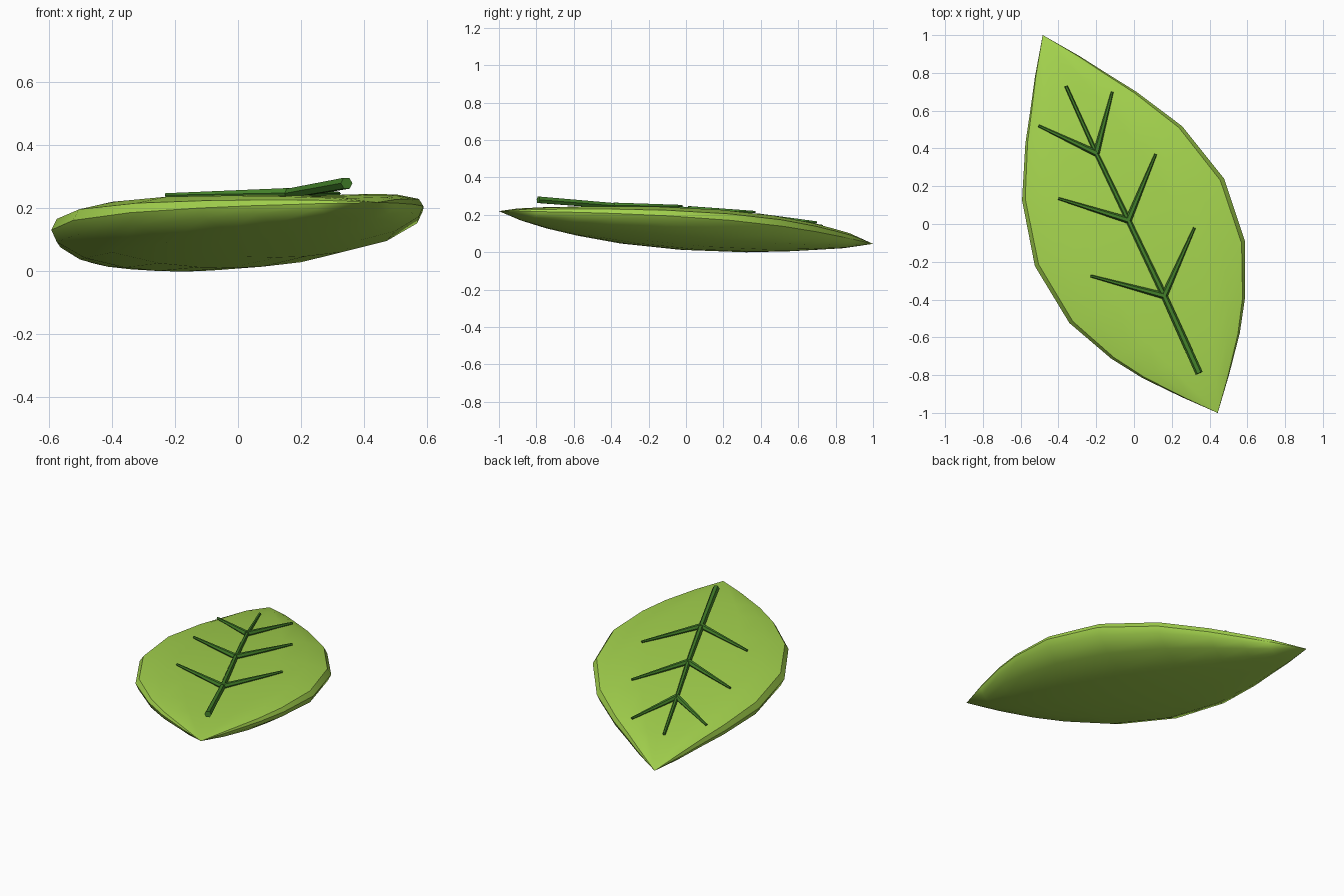
import bpy, bmesh
from mathutils import Vector

if "Cube" in bpy.data.objects:
    bpy.data.objects.remove(bpy.data.objects["Cube"], do_unlink=True)


def make_material(name, rgb):
    mat = bpy.data.materials.new(name)
    mat.use_nodes = True
    mat.diffuse_color = (*rgb, 1)
    mat.node_tree.nodes["Principled BSDF"].inputs["Base Color"].default_value = (*rgb, 1)
    return mat


leaf_green = make_material("leaf green", (0.37, 0.65, 0.075))
vein_green = make_material("dark vein green", (0.055, 0.21, 0.022))

# Leaf frame: u runs along the midrib, v across it
ALONG = Vector((-0.42, 0.907))
ACROSS = Vector((0.907, 0.42))
CENTRE = Vector((-0.02, 0))
OUTLINE = [(-1.103, 0), (-0.944, 0.14), (-0.768, 0.284), (-0.605, 0.391),
           (-0.34, 0.513), (0.01, 0.552), (0.355, 0.467), (0.62, 0.325),
           (0.78, 0.22), (0.92, 0.13), (1.103, 0)]
WIDEST = 0.552


def half_width(u):
    for (a, wa), (b, wb) in zip(OUTLINE, OUTLINE[1:]):
        if a <= u <= b:
            return wa + (wb - wa) * (u - a) / (b - a)
    return 0


def leaf_point(u, v, side):
    """Point on the rim (side 0), upper skin (1) or lower skin (-1)."""
    x, y = CENTRE + ALONG * u + ACROSS * v
    z = 0.1325 + 0.04 * x - 0.069 * y + 0.035 * (1 - (u / 1.103) ** 2)
    w = half_width(u)
    if w > 0 and side:
        round_off = max(0, 1 - (v / w) ** 2)
        if side > 0:
            # The upper skin dips gently towards the midrib
            dome = round_off ** 0.33 * (1 - 0.32 * round_off ** 2)
            z += 0.081 * (1 + 0.3 * u) * (w / WIDEST) ** 0.6 * dome
        else:
            z -= 0.155 * (w / WIDEST) ** 0.8 * round_off ** 0.5
    return Vector((x, y, z))


# Leaf blade: two domed skins sharing a crisp rim, with a bevelled upper border
bm = bmesh.new()
half = [0.2, 0.45, 0.75, 0.96]
steps = [-s for s in reversed(half)] + [0] + half
tips = [bm.verts.new(leaf_point(u, 0, 0)) for u, w in (OUTLINE[0], OUTLINE[-1])]
rims = [[bm.verts.new(leaf_point(u, k * w, 0)) for k in (-1, 1)] for u, w in OUTLINE[1:-1]]
skins = []
for side in (1, -1):
    rows = []
    for (u, w), (low, high) in zip(OUTLINE[1:-1], rims):
        inner = [bm.verts.new(leaf_point(u, s * w, side)) for s in steps]
        rows.append([low] + inner + [high])
    for a, b in zip(rows, rows[1:]):
        for i in range(len(a) - 1):
            bm.faces.new((a[i], a[i + 1], b[i + 1], b[i]))
    for tip, row in ((tips[0], rows[0]), (tips[1], rows[-1])):
        for p, q in zip(row, row[1:]):
            bm.faces.new((tip, p, q))
    skins.append(rows)
bmesh.ops.recalc_face_normals(bm, faces=bm.faces)
for face in bm.faces:
    face.smooth = True
for column in (0, 1, -2, -1):
    chain = [tips[0]] + [row[column] for row in skins[0]] + [tips[1]]
    for p, q in zip(chain, chain[1:]):
        bm.edges.get((p, q)).smooth = False
mesh = bpy.data.meshes.new("leaf_blade")
bm.to_mesh(mesh)
bm.free()
mesh.materials.append(leaf_green)
bpy.context.collection.objects.link(bpy.data.objects.new("leaf_blade", mesh))


def on_leaf(x, y, lift):
    d = Vector((x, y)) - CENTRE
    p = leaf_point(d.dot(ALONG), d.dot(ACROSS), 1)
    return Vector((x, y, p.z + lift))


def vein(name, points, thick, thin):
    """Tapered tube through the points."""
    curve = bpy.data.curves.new(name, "CURVE")
    curve.dimensions = "3D"
    curve.bevel_depth = 1
    curve.bevel_resolution = 1
    curve.use_fill_caps = True
    spline = curve.splines.new("POLY")
    spline.points.add(len(points) - 1)
    for i, p in enumerate(points):
        spline.points[i].co = (*p, 1)
        spline.points[i].radius = thick + (thin - thick) * i / (len(points) - 1)
    curve.materials.append(vein_green)
    obj = bpy.data.objects.new(name, curve)
    bpy.context.collection.objects.link(obj)
    bpy.ops.object.select_all(action="DESELECT")
    obj.select_set(True)
    bpy.context.view_layer.objects.active = obj
    bpy.ops.object.convert(target="MESH")
    bpy.ops.object.shade_smooth_by_angle(angle=0.5)


# Midrib, lifting off the blade at the stem end
nodes = [(0.16, -0.38), (-0.03, 0.02), (-0.2, 0.375)]
midrib = [Vector((0.345, -0.79, 0.28))] + [on_leaf(*n, 0.008) for n in nodes]
vein("midrib", midrib + [on_leaf(-0.36, 0.73, 0.016)], 0.02, 0.009)

# Paired straight side veins
ends = [((-0.23, -0.275), (0.32, -0.02)),
        ((-0.40, 0.135), (0.115, 0.37)),
        ((-0.505, 0.52), (-0.115, 0.70))]
for number, (node, pair) in enumerate(zip(nodes, ends), 1):
    for label, end in zip(("right", "left"), pair):
        path = [on_leaf(*node, 0.01), on_leaf(*end, 0.009)]
        vein(f"side_vein_{label}_{number}", path, 0.018, 0.007)
